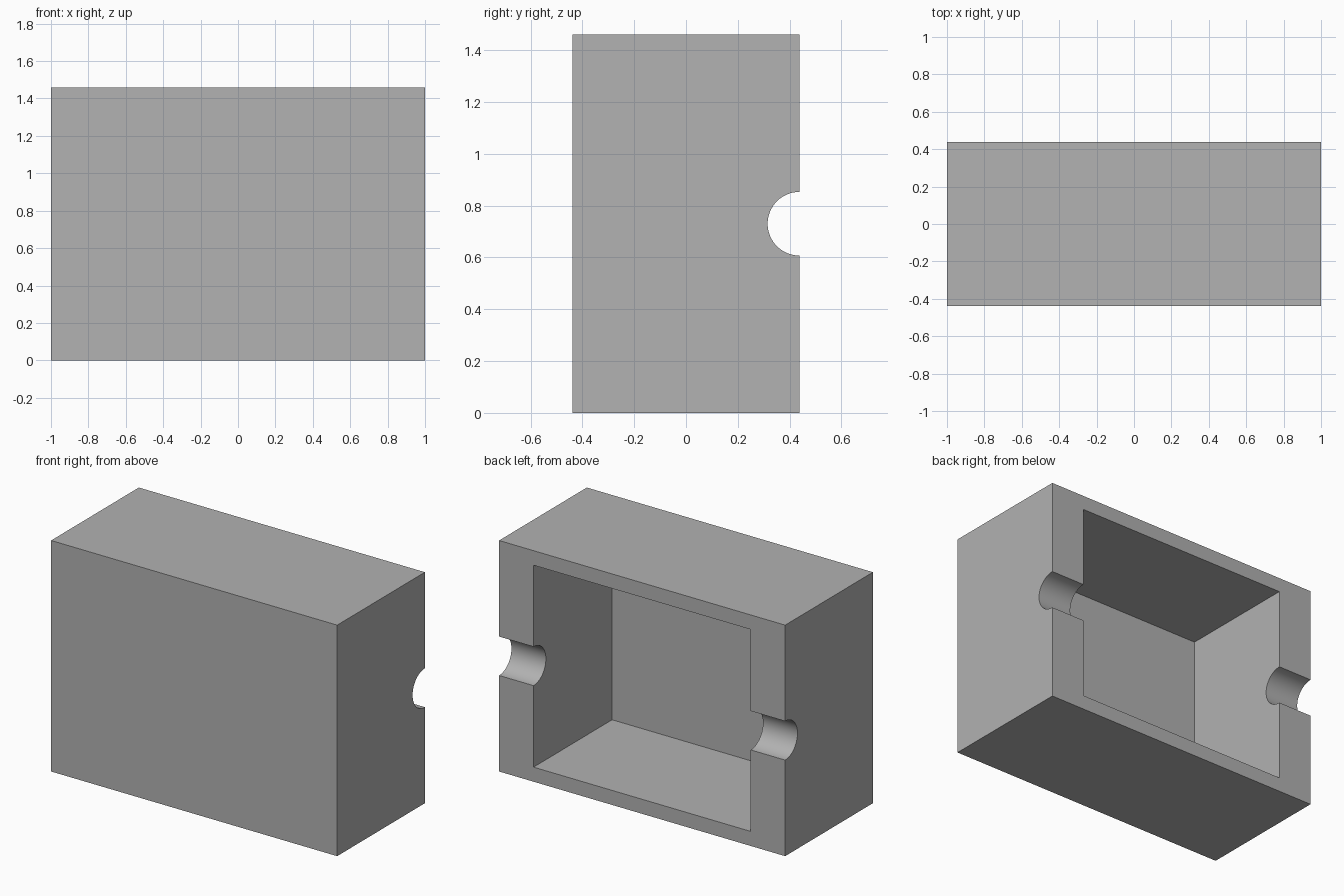
import bpy
import math

default = bpy.data.objects.get("Cube")
if default:
    bpy.data.objects.remove(default, do_unlink=True)

WIDTH, DEPTH, HEIGHT = 2.0, 0.876, 1.46
SIDE_WALL, THIN_WALL = 0.241, 0.092
NOTCH_RADIUS = 0.123
BACK = DEPTH / 2

grey = bpy.data.materials.new("plain grey")
grey.use_nodes = True
colour = (0.445, 0.445, 0.445, 1)
grey.diffuse_color = colour
grey.node_tree.nodes["Principled BSDF"].inputs["Base Color"].default_value = colour


def box(name, size, centre):
    bpy.ops.mesh.primitive_cube_add(size=1, location=centre)
    obj = bpy.context.object
    obj.name = name
    obj.scale = size
    bpy.ops.object.transform_apply(location=True, rotation=True, scale=True)
    obj.data.materials.append(grey)
    return obj


def cut(target, cutter):
    cutter.hide_render = True
    mod = target.modifiers.new("cut", 'BOOLEAN')
    mod.operation = 'DIFFERENCE'
    mod.solver = 'EXACT'
    mod.object = cutter
    bpy.context.view_layer.objects.active = target
    bpy.ops.object.modifier_apply(modifier=mod.name)
    bpy.data.objects.remove(cutter, do_unlink=True)


# Solid block
housing = box("housing", (WIDTH, DEPTH, HEIGHT), (0, 0, HEIGHT / 2))

# Rectangular cavity, open at the back
cavity = box("cavity_cutter",
             (WIDTH - 2 * SIDE_WALL, DEPTH, HEIGHT - 2 * THIN_WALL),
             (0, THIN_WALL, HEIGHT / 2))
cut(housing, cavity)

# Half-round notch through both side walls at the back rim
bpy.ops.mesh.primitive_cylinder_add(
    vertices=64, radius=NOTCH_RADIUS, depth=WIDTH + 0.4,
    location=(0, BACK, HEIGHT / 2), rotation=(0, math.pi / 2, 0))
notch = bpy.context.object
notch.name = "notch_cutter"
notch.data.materials.append(grey)
cut(housing, notch)

# Smooth notches, crisp edges
bpy.ops.object.select_all(action='DESELECT')
housing.select_set(True)
bpy.context.view_layer.objects.active = housing
bpy.ops.object.shade_smooth_by_angle(angle=math.radians(30))
